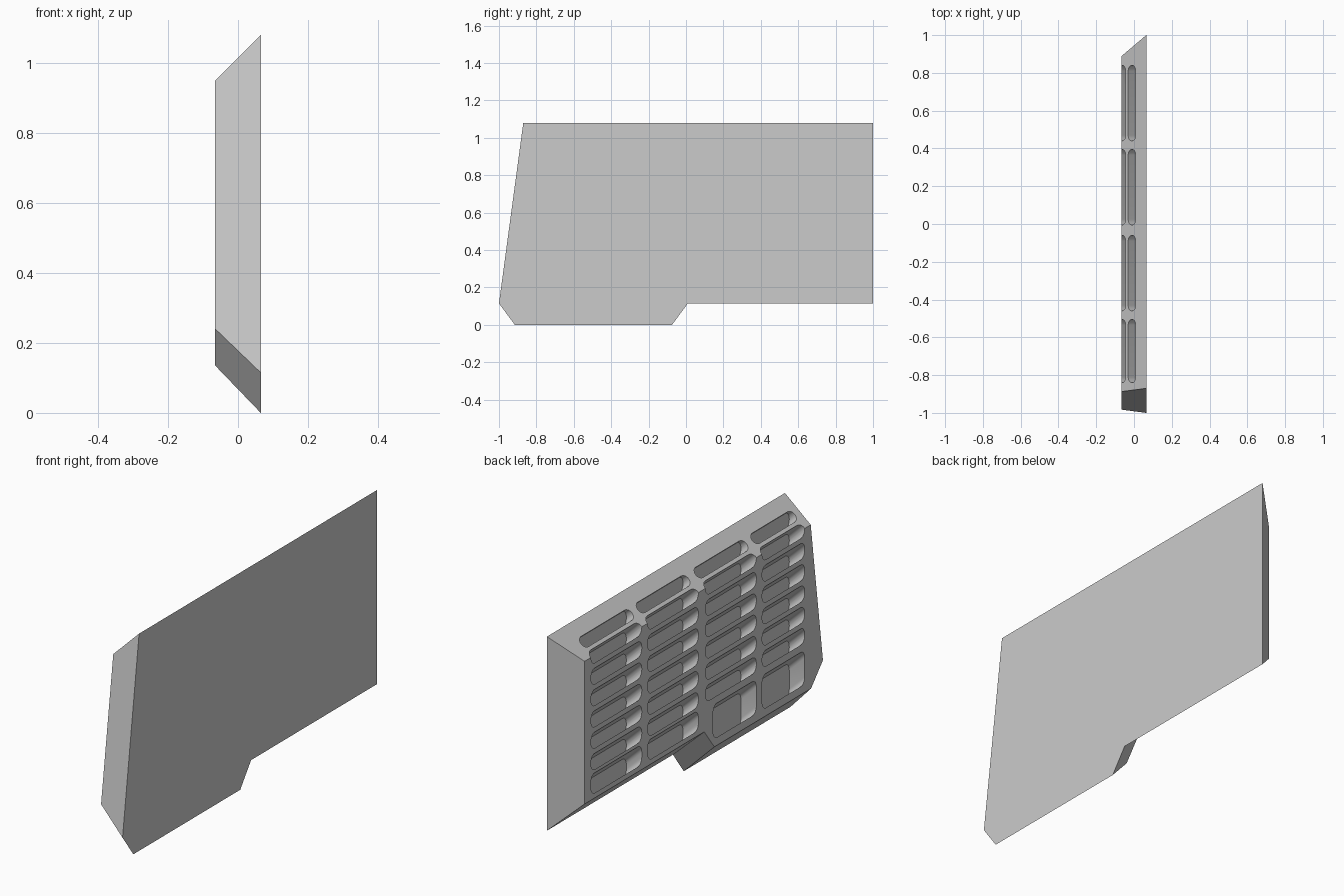
import bpy, bmesh
from math import cos, sin, pi

cube = bpy.data.objects.get("Cube")
if cube:
    bpy.data.objects.remove(cube, do_unlink=True)

grey = bpy.data.materials.new("plain_grey")
grey.use_nodes = True
grey.diffuse_color = (0.6, 0.6, 0.6, 1)
grey.node_tree.nodes["Principled BSDF"].inputs["Base Color"].default_value = (0.6, 0.6, 0.6, 1)


def loft(bm, ring_a, ring_b):
    """Closed solid between two matching rings of points."""
    a = [bm.verts.new(p) for p in ring_a]
    b = [bm.verts.new(p) for p in ring_b]
    bm.faces.new(a)
    bm.faces.new(b[::-1])
    for i in range(len(a)):
        j = (i + 1) % len(a)
        bm.faces.new((a[j], a[i], b[i], b[j]))


def finish(bm, name):
    bmesh.ops.recalc_face_normals(bm, faces=bm.faces)
    mesh = bpy.data.meshes.new(name)
    bm.to_mesh(mesh)
    bm.free()
    mesh.materials.append(grey)
    obj = bpy.data.objects.new(name, mesh)
    bpy.context.collection.objects.link(obj)
    return obj


# Panel: large plain outer face, smaller inner face with chamfered rim
HALF = 0.065
outer = [(-1, .115), (-.915, 0), (-.075, 0), (.01, .115), (1, .115), (1, 1.08), (-.87, 1.08)]
inner = [(-.983, .24), (-.89, .135), (-.13, .135), (-.05, .24), (.89, .24), (.89, .95), (-.887, .95)]
bm = bmesh.new()
loft(bm, [(HALF, y, z) for y, z in outer], [(-HALF, y, z) for y, z in inner])
panel = finish(bm, "louvred_panel")

# Louvre slots: rounded outlines pushed inward and down at 45 degrees
FLOOR = 0.02


def slot(bm, y0, y1, low, high, ry=0.03, rs=0.039):
    outline = []
    corners = [(y1 - ry, high - rs), (y0 + ry, high - rs), (y0 + ry, low + rs), (y1 - ry, low + rs)]
    for q, (cy, cs) in enumerate(corners):
        for k in range(7):
            a = (q + k / 6) * pi / 2
            outline.append((cy + ry * cos(a), cs + rs * sin(a)))
    loft(bm, [(-.2, y, s + .2) for y, s in outline],
         [(FLOOR, y, s - FLOOR) for y, s in outline])


columns = [(.44, .84), (-.005, .395), (-.46, -.06), (-.84, -.505)]
bm = bmesh.new()
for n, (y0, y1) in enumerate(columns):
    for row in range(7):
        mid = 0.993 - row * 0.106
        slot(bm, y0, y1, mid - .04, mid + .04)
    # Taller bottom slot, reaching lower over the front foot
    if n < 2:
        slot(bm, y0, y1, .2, .3)
    else:
        slot(bm, y0, min(y1, -.12), .11, .28)
cutter = finish(bm, "slot_cutter")
cutter.hide_render = True

cut = panel.modifiers.new("slots", "BOOLEAN")
cut.operation = "DIFFERENCE"
cut.solver = "EXACT"
cut.object = cutter
bpy.context.view_layer.objects.active = panel
panel.select_set(True)
bpy.ops.object.modifier_apply(modifier=cut.name)
bpy.data.objects.remove(cutter, do_unlink=True)

# Smooth the slot ends, keep every hard edge crisp
bpy.ops.object.shade_smooth_by_angle(angle=0.6)
